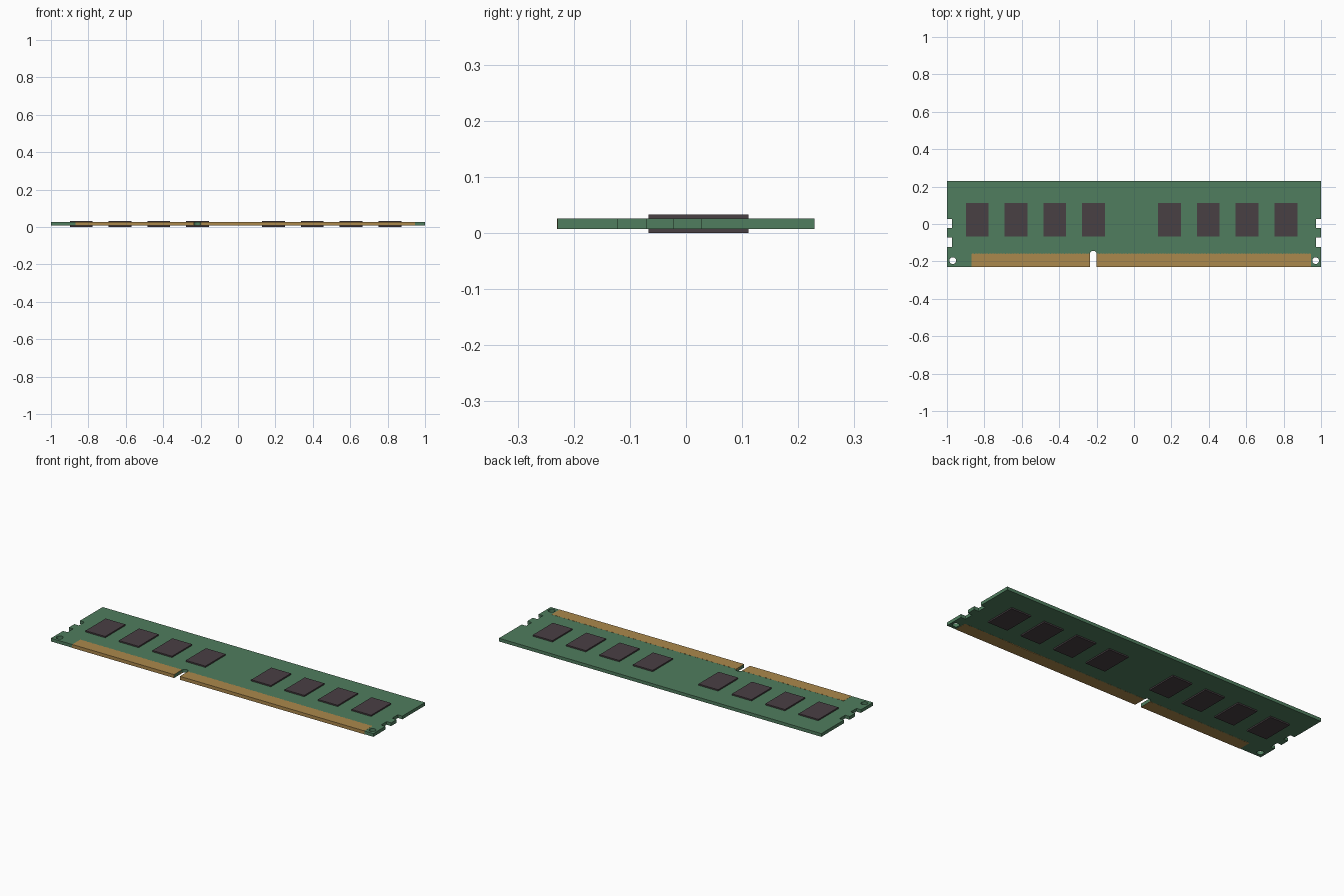
import bpy, bmesh, math

if "Cube" in bpy.data.objects:
    bpy.data.objects.remove(bpy.data.objects["Cube"])

BOARD_BOTTOM, BOARD_TOP, HEIGHT = 0.0075, 0.0255, 0.033
FRONT, BACK = -0.229, 0.229
KEY_X, KEY_R, KEY_Y = -0.218, 0.018, -0.161


def material(name, rgb):
    m = bpy.data.materials.new(name)
    m.diffuse_color = (*rgb, 1)
    m.use_nodes = True
    m.node_tree.nodes["Principled BSDF"].inputs["Base Color"].default_value = m.diffuse_color
    return m


green = material("board green", (0.080, 0.205, 0.112))
gold = material("contact gold", (0.410, 0.246, 0.072))
black = material("chip dark grey", (0.066, 0.050, 0.057))


def plate(name, loops, z0, z1, mat):
    """Flat slab from an outline loop, with any further loops as holes."""
    bm = bmesh.new()
    for pts in loops:
        vs = [bm.verts.new((x, y, z0)) for x, y in pts]
        for i, v in enumerate(vs):
            bm.edges.new((v, vs[(i + 1) % len(vs)]))
    bmesh.ops.triangle_fill(bm, edges=bm.edges[:], use_beauty=True, normal=(0, 0, 1))
    bmesh.ops.dissolve_limit(bm, angle_limit=0.01, verts=[], edges=bm.edges[:])
    ext = bmesh.ops.extrude_face_region(bm, geom=bm.faces[:], use_keep_orig=True)
    for v in ext["geom"]:
        if isinstance(v, bmesh.types.BMVert):
            v.co.z = z1
    bmesh.ops.recalc_face_normals(bm, faces=bm.faces[:])
    me = bpy.data.meshes.new(name)
    bm.to_mesh(me)
    bm.free()
    me.materials.append(mat)
    ob = bpy.data.objects.new(name, me)
    bpy.context.collection.objects.link(ob)
    return ob


def arc(cx, cy, r, a0, a1, n):
    return [(cx + r * math.cos(a0 + (a1 - a0) * i / n),
             cy + r * math.sin(a0 + (a1 - a0) * i / n)) for i in range(n + 1)]


def rect(x0, x1, y0, y1):
    return [(x0, y0), (x1, y0), (x1, y1), (x0, y1)]


# Circuit board: notched ends, rounded key slot, two corner holes
side = [(1, FRONT)]
for y0, y1 in ((-0.122, -0.071), (-0.022, 0.028)):
    side += [(1, y0), (0.972, y0), (0.972, y1), (1, y1)]
side.append((1, BACK))
slot = [(KEY_X - KEY_R, FRONT)] + arc(KEY_X, KEY_Y, KEY_R, math.pi, 0, 10) + [(KEY_X + KEY_R, FRONT)]
outline = slot + side + [(-x, y) for x, y in reversed(side)]
holes = [arc(x, -0.196, 0.018, 0, 2 * math.pi, 20)[:-1] for x in (-0.969, 0.971)]
plate("circuit_board", [outline] + holes, BOARD_BOTTOM, BOARD_TOP, green)


# Gold contacts: thin sleeves wrapping the front edge, with scalloped pin tips
def contacts(name, x0, x1):
    n = round((x1 - x0) / 0.015)
    w = (x1 - x0) / n
    pts = [(x0, FRONT - 0.0006), (x1, FRONT - 0.0006)]
    for i in range(n):
        x = x1 - i * w
        pts += [(x, -0.161), (x - w * 0.25, -0.157), (x - w * 0.75, -0.157)]
    pts.append((x0, -0.161))
    plate(name, [pts], BOARD_BOTTOM - 0.0006, BOARD_TOP + 0.0006, gold)


contacts("short_contact_strip", -0.868, KEY_X - KEY_R)
contacts("long_contact_strip", KEY_X + KEY_R, 0.945)

# Memory chips: two groups of four on each face
for start in (-0.838, 0.190):
    for i in range(4):
        x = start + i * 0.2073
        r = [rect(x - 0.061, x + 0.061, -0.067, 0.111)]
        plate("top_chip", r, BOARD_TOP, HEIGHT, black)
        plate("bottom_chip", r, 0, BOARD_BOTTOM, black)
